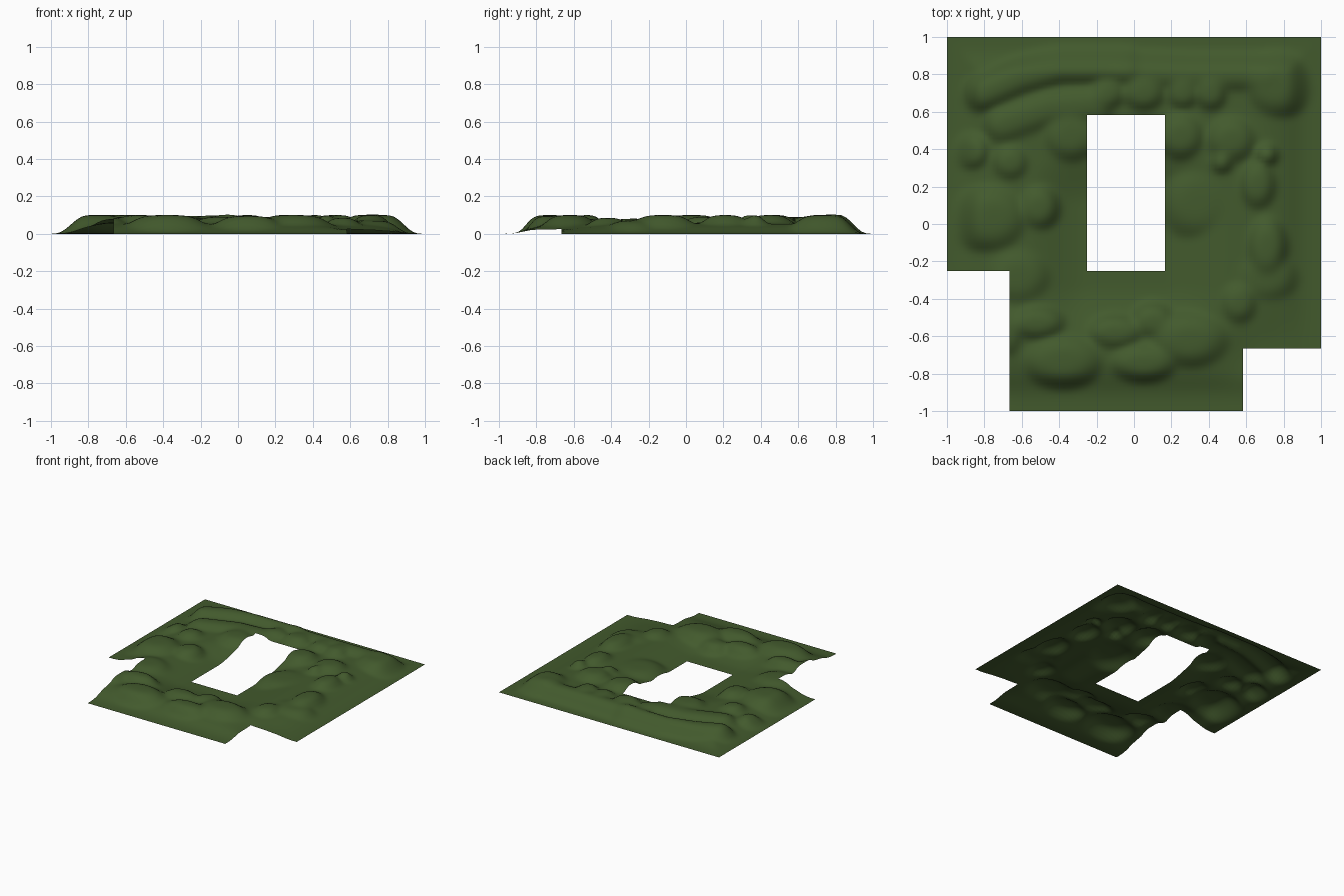
import bpy, bmesh, math

N = 96                      # grid cells per side (outline lies on twelfths)
STEP = 2.0 / N

grass = bpy.data.materials.new("grass green")
grass.diffuse_color = (0.055, 0.102, 0.026, 1)


def smooth(a, b, t):
    t = max(0.0, min(1.0, (t - a) / (b - a)))
    return t * t * (3 - 2 * t)


# rounded hillocks: centre x, y, radius x, y, height
HILLS = [
    (0.76, 0.74, .22, .22, .10), (-0.86, 0.39, .12, .12, .075), (-0.66, 0.33, .13, .13, .09),
    (-0.76, 0.03, .25, .23, .10), (-0.51, 0.09, .14, .16, .09), (-0.34, 0.47, .20, .18, .095),
    (0.25, 0.47, .17, .17, .10), (0.52, 0.45, .18, .17, .10), (0.47, 0.33, .08, .08, .10),
    (0.71, 0.37, .08, .08, .10), (0.66, 0.21, .13, .18, .10), (0.71, -0.12, .14, .22, .10),
    (0.41, 0.70, .12, .13, .10), (0.26, 0.70, .12, .12, .095), (0.05, 0.70, .16, .13, .10),
    (-0.14, 0.70, .13, .12, .095), (0.34, 0.12, .22, .24, .06), (0.70, -0.28, .22, .18, .07),
    (-0.38, -0.73, .28, .18, .10), (0.05, -0.74, .24, .13, .095), (0.30, -0.62, .28, .19, .10),
    (0.56, -0.42, .13, .15, .085), (-0.10, -0.58, .20, .12, .09), (-0.52, -0.53, .20, .12, .10),
    (-0.68, -0.58, .12, .18, .085), (-0.62, -0.28, .22, .20, .08), (0.10, -0.52, .15, .12, .08),
]
# long ridges: points x, y with half width and height
RIDGES = [
    ([(-0.80, 0.70), (-0.62, 0.78), (-0.40, 0.84), (-0.05, 0.84)], .14, .10),
    ([(-0.70, 0.53), (-0.45, 0.62), (-0.2, 0.64)], .15, .09),
    ([(-0.05, 0.82), (0.30, 0.80), (0.70, 0.80)], .14, .09),
]


def seg_dist(x, y, a, b):
    dx, dy = b[0] - a[0], b[1] - a[1]
    t = max(0, min(1, ((x - a[0]) * dx + (y - a[1]) * dy) / (dx * dx + dy * dy)))
    return math.hypot(x - a[0] - t * dx, y - a[1] - t * dy)


def height(x, y):
    # rolling base that sinks at the rim and around the front of the opening
    rim = min(1 - abs(x), 1 - abs(y))
    z = 0.054 * smooth(0, 0.32, rim)
    ox = max(-0.25 - x, 0, x - 0.17)
    oy = max(-0.33 - y, 0, y - 0.10)
    z *= smooth(0.0, 0.34, math.hypot(ox, oy))
    z *= 1 - 0.6 * math.exp(-((x - 0.78) ** 2 + (y + 0.67) ** 2) / 0.05)
    bumps = [z]
    for cx, cy, rx, ry, h in HILLS:
        r2 = ((x - cx) / rx) ** 2 + ((y - cy) / ry) ** 2
        if r2 < 1:
            bumps.append(h * (1 - r2 * r2) ** 2)
    for pts, w, h in RIDGES:
        d = min(seg_dist(x, y, a, b) for a, b in zip(pts, pts[1:]))
        if d < w:
            bumps.append(h * (1 - (d / w) ** 3) ** 2)
    # soft maximum keeps the creases between hills rounded
    p = 7
    z = sum((b / 0.1) ** p for b in bumps) ** (1 / p) * 0.1
    # low shelf beside the right notch
    z *= 1 - 0.4 * math.exp(-((x - 0.60) ** 2 + (y + 0.72) ** 2) / 0.015)
    return min(z, 0.105) * smooth(0.0, 0.19, rim)


def missing(x, y):
    hole = -0.25 < x < 1 / 6 and -0.25 < y < 7 / 12
    left_notch = x < -2 / 3 and y < -0.25
    right_notch = x > 7 / 12 and y < -2 / 3
    return hole or left_notch or right_notch


# terrain sheet with rectangular opening and two corner notches
bm = bmesh.new()
verts = {}


def vert(i, j):
    if (i, j) not in verts:
        x, y = -1 + i * STEP, -1 + j * STEP
        verts[i, j] = bm.verts.new((x, y, height(x, y)))
    return verts[i, j]


for i in range(N):
    for j in range(N):
        if not missing(-1 + (i + .5) * STEP, -1 + (j + .5) * STEP):
            bm.faces.new([vert(i, j), vert(i + 1, j), vert(i + 1, j + 1), vert(i, j + 1)])

# soften the creases, keeping the outline in place
for _ in range(2):
    inner = [v for v in bm.verts if not v.is_boundary]
    bmesh.ops.smooth_vert(bm, verts=inner, factor=0.5, use_axis_z=True)

mesh = bpy.data.meshes.new("hilly_ground")
bm.to_mesh(mesh)
bm.free()
mesh.materials.append(grass)
for f in mesh.polygons:
    f.use_smooth = True
ground = bpy.data.objects.new("hilly_ground", mesh)
bpy.context.collection.objects.link(ground)
